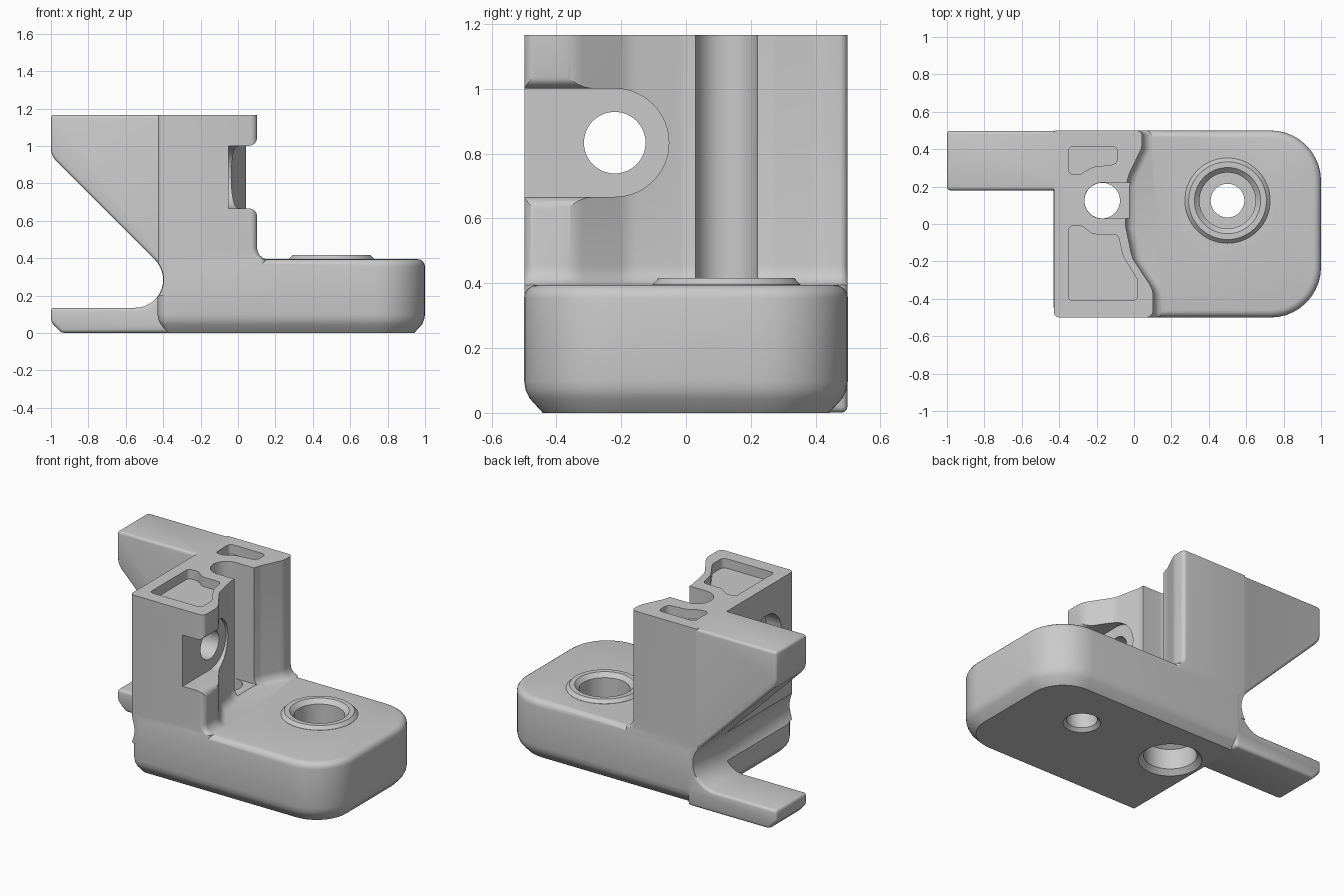
import bpy, bmesh, math
from mathutils import Vector

if "Cube" in bpy.data.objects:
    bpy.data.objects.remove(bpy.data.objects["Cube"])

grey = bpy.data.materials.new("light_grey_plastic")
grey.use_nodes = True
grey.diffuse_color = (0.59, 0.59, 0.59, 1)
grey.node_tree.nodes["Principled BSDF"].inputs["Base Color"].default_value = (0.59, 0.59, 0.59, 1)


def loft(name, rings):
    """Closed solid through a list of matching rings of points."""
    bm = bmesh.new()
    rows = [[bm.verts.new(p) for p in ring] for ring in rings]
    n = len(rows[0])
    for a, b in zip(rows, rows[1:]):
        for i in range(n):
            j = (i + 1) % n
            bm.faces.new((a[i], a[j], b[j], b[i]))
    bm.faces.new(rows[0])
    bm.faces.new(rows[-1])
    bmesh.ops.recalc_face_normals(bm, faces=bm.faces)
    mesh = bpy.data.meshes.new(name)
    bm.to_mesh(mesh)
    bm.free()
    mesh.materials.append(grey)
    obj = bpy.data.objects.new(name, mesh)
    bpy.context.collection.objects.link(obj)
    return obj


def rounded(corners, steps=7):
    """Polygon outline from (u, v, radius) corners."""
    pts = [Vector((u, v, 0)) for u, v, r in corners]
    out = []
    for i, (u, v, r) in enumerate(corners):
        p = pts[i]
        if r == 0:
            out.append((u, v))
            continue
        a = (pts[i - 1] - p).normalized()
        b = (pts[(i + 1) % len(pts)] - p).normalized()
        half = a.angle(b) / 2
        c = p + (a + b).normalized() * r / math.sin(half)
        t = r / math.tan(half)
        start, end = (p + a * t - c).normalized(), (p + b * t - c).normalized()
        for k in range(steps + 1):
            q = c + start.slerp(end, k / steps).normalized() * r
            out.append((q.x, q.y))
    return out


def prism_z(name, outline, z0, z1):
    return loft(name, [[(x, y, z) for x, y in outline] for z in (z0, z1)])


def prism_y(name, outline, y0, y1):
    return loft(name, [[(x, y, z) for x, z in outline] for y in (y0, y1)])


def circle(u, v, r, n=64):
    return [(u + r * math.cos(2 * math.pi * i / n), v + r * math.sin(2 * math.pi * i / n))
            for i in range(n)]


def lathe_z(name, x, y, profile):
    return loft(name, [[(u, v, z) for u, v in circle(x, y, r)] for r, z in profile])


def lathe_x(name, y, z, profile):
    return loft(name, [[(x, u, v) for u, v in circle(y, z, r)] for r, x in profile])


def apply_all(obj):
    bpy.context.view_layer.objects.active = obj
    for mod in list(obj.modifiers):
        bpy.ops.object.modifier_apply(modifier=mod.name)


def combine(body, tool, operation):
    mod = body.modifiers.new(operation, 'BOOLEAN')
    mod.object, mod.operation, mod.solver = tool, operation, 'EXACT'
    apply_all(body)
    bpy.data.objects.remove(tool)


# Base block: rounded corners, chamfered underside, rounded top edge
def base_ring(z, d):
    big, small = 0.27 - d, 0.065 - d
    outline = rounded([(-0.43 + d, -0.5 + d, small), (1 - d, -0.5 + d, big),
                       (1 - d, 0.5 - d, big), (-0.43 + d, 0.5 - d, small)], 10)
    return [(x, y, z) for x, y in outline]


base_steps = [(0, 0.058), (0.045, 0.017), (0.07, 0.005), (0.1, 0), (0.355, 0),
              (0.37, 0.003), (0.383, 0.012), (0.392, 0.025), (0.395, 0.04)]
body = loft("bracket_body", [base_ring(z, d) for z, d in base_steps])

# Upright tower with a wavy face and a fillet down to the base
tower_plan = rounded([(-0.429, -0.499, 0.03), (0.102, -0.499, 0.035), (0.102, -0.35, 0.12),
                      (-0.01, -0.18, 0.15), (-0.045, -0.01, 0.03), (-0.045, 0.2, 0),
                      (-0.025, 0.27, 0.1), (0.043, 0.41, 0.1), (0.043, 0.499, 0.025),
                      (-0.429, 0.499, 0.01)])
flare = [(0.2, 0.05), (0.395, 0.05), (0.402, 0.029), (0.416, 0.014),
         (0.435, 0.004), (0.455, 0), (1.167, 0)]
tower = loft("tower", [[(x + (d if x > -0.1 else 0), y, z) for x, y in tower_plan]
                       for z, d in flare])
combine(body, tower, 'UNION')

# Round hollow running across the side of the tower
combine(body, prism_y("hollow", circle(-0.55, 0.285, 0.152), -0.7, 0.7), 'DIFFERENCE')

# Side wing: upper gusset and lower foot joined by a round throat
throat = [(-0.55 + 0.15 * math.cos(a), 0.285 + 0.15 * math.sin(a))
          for a in (math.radians(45 - 135 * k / 14) for k in range(15))]
wing_side = ([(-0.36, 0.001), (-0.36, 1.167), (-1, 1.167)]
             + rounded([(-1, 1.167, 0), (-1, 0.947, 0.1), (-0.444, 0.391, 0)], 5)[1:-1]
             + throat + [(-1, 0.135), (-1, 0.06), (-0.945, 0.001)])
wing = prism_y("wing", wing_side, 0.18, 0.4985)
bevel = wing.modifiers.new("soft_edges", 'BEVEL')
bevel.width, bevel.segments, bevel.limit_method = 0.018, 3, 'ANGLE'
bevel.angle_limit = math.radians(40)
apply_all(wing)
combine(body, wing, 'UNION')

# Raised boss around the base screw hole
combine(body, lathe_z("boss", 0.5, 0.125, [(0.228, 0.36), (0.228, 0.396), (0.208, 0.417)]), 'UNION')

# Counterbored screw hole through the base
combine(body, lathe_z("screw_hole", 0.5, 0.125,
                      [(0.12, -0.01), (0.09, 0.02), (0.09, 0.12), (0.15, 0.12),
                       (0.15, 0.39), (0.185, 0.425)]), 'DIFFERENCE')

# Vertical channel open to the tower face, and the hole that continues below it
channel = [(-0.17 + 0.096 * math.cos(a), 0.125 + 0.096 * math.sin(a))
           for a in (math.pi / 2 + math.pi * k / 32 for k in range(33))]
combine(body, prism_z("channel", channel + [(0.25, 0.029), (0.25, 0.221)], 0.41, 1.4), 'DIFFERENCE')
combine(body, lathe_z("pin_hole", -0.17, 0.125,
                      [(0.195, -0.01), (0.155, 0.03), (0.155, 0.16), (0.095, 0.2),
                       (0.095, 0.45)]), 'DIFFERENCE')


# Side recess open to the front, flaring at its mouth
def recess_ring(x, r):
    arc = [(-0.22 + r * math.cos(a), 0.834 + r * math.sin(a))
           for a in (-math.pi / 2 + math.pi * k / 32 for k in range(33))]
    return [(x, y, z) for y, z in arc + [(-0.7, 0.834 + r), (-0.7, 0.834 - r)]]


mouth = [(-0.05, 0.167), (0.06, 0.167), (0.077, 0.171), (0.09, 0.18), (0.099, 0.195),
         (0.103, 0.21), (0.3, 0.21)]
combine(body, loft("recess", [recess_ring(x, r) for x, r in mouth]), 'DIFFERENCE')

# Cross hole with a counterbore on the far side
combine(body, lathe_x("cross_hole", -0.22, 0.834,
                      [(0.15, -0.5), (0.15, -0.32), (0.095, -0.32), (0.095, 0.1)]), 'DIFFERENCE')

# Shallow pockets in the tower top
back_pocket = rounded([(-0.35, 0.415, 0.025), (-0.09, 0.415, 0.025), (-0.09, 0.32, 0.03),
                       (-0.22, 0.305, 0.05), (-0.29, 0.265, 0.03), (-0.35, 0.265, 0.025)], 4)
front_pocket = rounded([(-0.35, -0.41, 0.02), (0.02, -0.41, 0.03), (0.02, -0.3, 0.06),
                        (-0.06, -0.17, 0.06), (-0.085, -0.055, 0.03), (-0.22, -0.055, 0.05),
                        (-0.28, -0.01, 0.03), (-0.35, -0.01, 0.025)], 4)
for outline in (back_pocket, front_pocket):
    combine(body, prism_z("pocket", outline, 1.105, 1.3), 'DIFFERENCE')

# Smooth curves, crisp edges
body.data.materials.clear()
body.data.materials.append(grey)
bpy.ops.object.select_all(action='DESELECT')
body.select_set(True)
bpy.context.view_layer.objects.active = body
bpy.ops.object.shade_smooth_by_angle(angle=math.radians(32))
